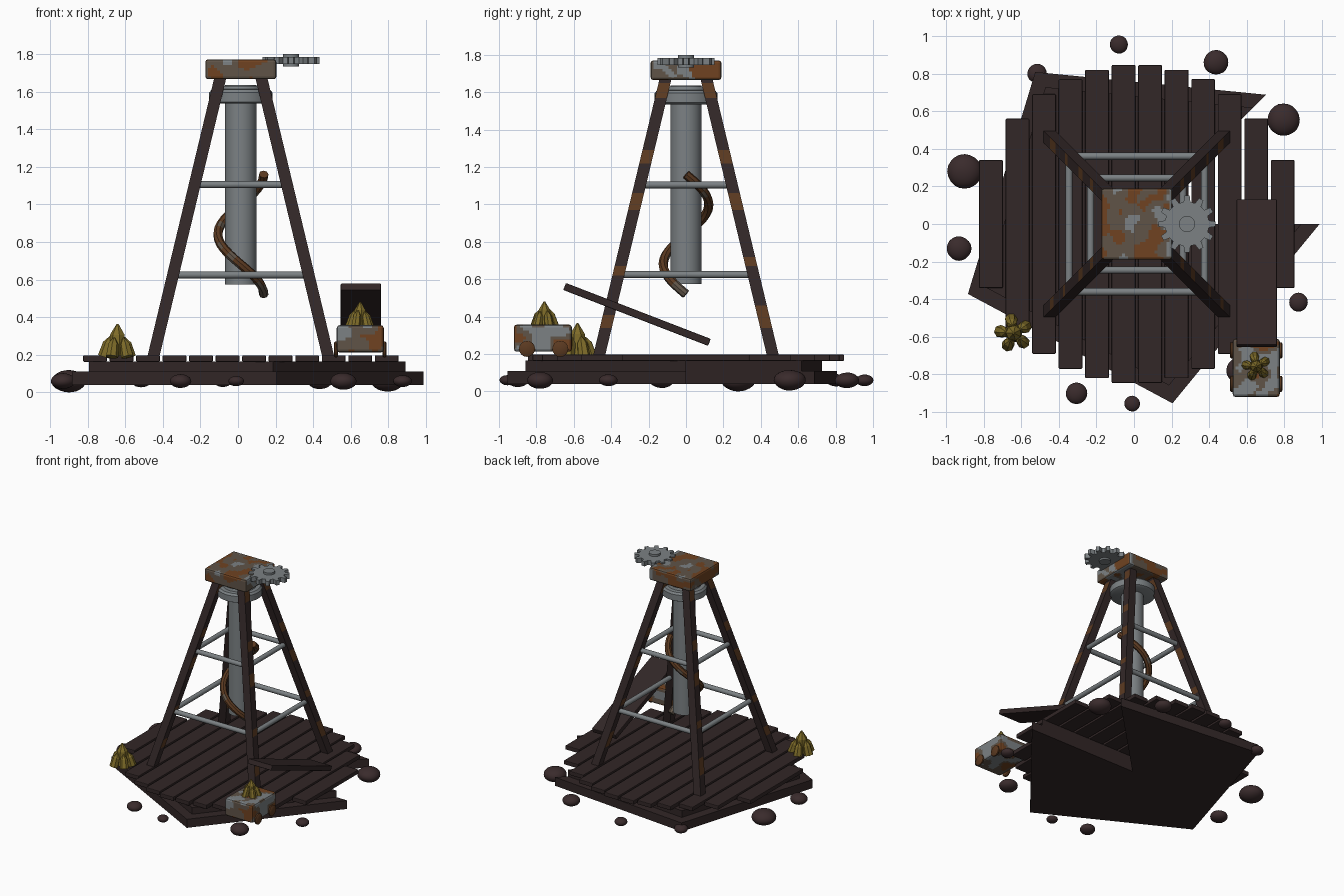
import bpy, bmesh, math, random
from mathutils import Vector, Matrix, noise

random.seed(4)
if "Cube" in bpy.data.objects:
    bpy.data.objects.remove(bpy.data.objects["Cube"])

CX = 0.015  # tower axis


def material(name, rgb):
    m = bpy.data.materials.new(name)
    m.use_nodes = True
    m.diffuse_color = (*rgb, 1)
    m.node_tree.nodes["Principled BSDF"].inputs["Base Color"].default_value = (*rgb, 1)
    return m


WOOD = material("dark wood", (0.032, 0.020, 0.020))
STONE = material("dark stone", (0.042, 0.024, 0.025))
STEEL = material("grey steel", (0.20, 0.22, 0.23))
TAN = material("weathered tan", (0.115, 0.088, 0.064))
RUST = material("orange rust", (0.16, 0.055, 0.015))
STAIN = material("brown stain", (0.105, 0.042, 0.015))
GOLD = material("dull gold", (0.21, 0.15, 0.022))


def finish(name, bm, mats, smooth=False):
    bmesh.ops.recalc_face_normals(bm, faces=bm.faces)
    me = bpy.data.meshes.new(name)
    bm.to_mesh(me)
    bm.free()
    for m in mats:
        me.materials.append(m)
    ob = bpy.data.objects.new(name, me)
    bpy.context.collection.objects.link(ob)
    if smooth:
        bpy.ops.object.select_all(action='DESELECT')
        ob.select_set(True)
        bpy.context.view_layer.objects.active = ob
        bpy.ops.object.shade_smooth_by_angle(angle=math.radians(35))
    return ob


def box_bm(size, bevel):
    bm = bmesh.new()
    bmesh.ops.create_cube(bm, size=1, matrix=Matrix.Diagonal((*size, 1)))
    if bevel:
        bmesh.ops.bevel(bm, geom=bm.edges[:], offset=bevel, segments=2, profile=0.5, affect='EDGES')
    return bm


def box(name, loc, size, mat, bevel=0.005, tilt=0):
    ob = finish(name, box_bm(size, bevel), [mat])
    ob.location = loc
    ob.rotation_euler.x = tilt
    return ob


def patchy_box(name, loc, size, bevel, rule, cell=0.016):
    """Bevelled box sliced into small cells coloured by a rule."""
    bm = box_bm(size, bevel)
    for axis in range(3):
        n = round(size[axis] / cell)
        for i in range(1, n):
            p, d = Vector(), Vector()
            p[axis] = size[axis] * (i / n - 0.5)
            d[axis] = 1
            bmesh.ops.bisect_plane(bm, geom=bm.verts[:] + bm.edges[:] + bm.faces[:], plane_co=p, plane_no=d)
    for f in bm.faces:
        f.material_index = rule(f.calc_center_median())
    ob = finish(name, bm, [TAN, STEEL, RUST])
    ob.location = loc
    return ob


def prism(name, pts, z0, z1, mat):
    bm = bmesh.new()
    f = bm.faces.new([bm.verts.new((x, y, z0)) for x, y in pts])
    ext = bmesh.ops.extrude_face_region(bm, geom=[f])["geom"]
    bmesh.ops.translate(bm, vec=(0, 0, z1 - z0), verts=[v for v in ext if isinstance(v, bmesh.types.BMVert)])
    if not f.is_valid or len(bm.faces) < len(pts) + 2:
        bm.faces.new([v for v in bm.verts if v.co.z == z0])
    return finish(name, bm, [mat])


def lathe(name, profile, base, direction, mat, sides=24, smooth=True):
    """Profile of (radius, height) turned about a direction."""
    bm = bmesh.new()
    rings = [[bm.verts.new((r * math.cos(a), r * math.sin(a), h))
              for a in (math.tau * k / sides for k in range(sides))] for r, h in profile]
    for lo, hi in zip(rings, rings[1:]):
        for k in range(sides):
            j = (k + 1) % sides
            bm.faces.new((lo[k], lo[j], hi[j], hi[k]))
    bm.faces.new(rings[0])
    bm.faces.new(rings[-1])
    bmesh.ops.transform(bm, verts=bm.verts, matrix=Matrix.Translation(base)
                        @ Vector(direction).to_track_quat('Z', 'Y').to_matrix().to_4x4())
    return finish(name, bm, [mat], smooth)


def rod(name, a, b, r, mat, sides=12):
    d = Vector(b) - Vector(a)
    return lathe(name, [(r, 0), (r, d.length)], a, d, mat, sides)


# Two-layer base with one open wedge
for name, radius, z0, z1 in (("lower_base", 0.972, 0.04, 0.11), ("upper_base", 0.875, 0.11, 0.165)):
    pts = [(CX, 0)]
    for k in range(5):
        a = math.radians(45 + 78.75 * k)
        pts.append((CX + radius * math.cos(a), radius * math.sin(a)))
    prism(name, pts, z0, z1, WOOD)

# Deck planks cut to a rough circle
half_lengths = (0.34, 0.56, 0.69, 0.77, 0.82, 0.845)
for i in range(12):
    h = half_lengths[min(i, 11 - i)]
    box("deck_plank", (CX + (i - 5.5) * 0.141, 0, 0.18), (0.126, 2 * h, 0.034), WOOD)
box("loose_plank", (0.653, -0.262, 0.412), (0.214, 0.83, 0.04), WOOD, 0.005, math.atan2(-0.305, 0.79))

# Tower legs with stained bands on their x faces
BOTTOM, TOP = 0.19, 1.69


def leg_offset(z):
    return 0.465 - 0.36 * (z - BOTTOM) / (TOP - BOTTOM)


bands = [BOTTOM, 0.34, 0.41, 0.62, 0.67, 0.97, 1.06, 1.22, 1.29, 1.57, 1.65, TOP]
for sx in (-1, 1):
    for sy in (-1, 1):
        bm = bmesh.new()
        rings = []
        for z in bands:
            z += 0.05 * (sy > 0) * (0.4 < z < 0.7)
            c = leg_offset(z)
            rings.append([bm.verts.new((CX + sx * c + 0.032 * u, sy * c + 0.032 * v, z))
                          for u, v in ((-1, -1), (1, -1), (1, 1), (-1, 1))])
        for i, (lo, hi) in enumerate(zip(rings, rings[1:])):
            for k in range(4):
                j = (k + 1) % 4
                f = bm.faces.new((lo[k], lo[j], hi[j], hi[k]))
                f.material_index = int(i % 2 == 1 and k % 2 == 1)
        bm.faces.new(rings[0])
        bm.faces.new(rings[-1])
        finish("tower_leg", bm, [WOOD, STAIN])

# Cross rods between legs
for z in (0.625, 1.105):
    c = leg_offset(z)
    for s in (-1, 1):
        rod("cross_rod", (CX - c, s * c, z), (CX + c, s * c, z), 0.019, STEEL)
        rod("cross_rod", (CX + s * c, -c, z), (CX + s * c, c, z), 0.019, STEEL)

# Central column and collar
lathe("column", [(0.084, 0.575), (0.084, 1.635)], (CX, 0, 0), (0, 0, 1), STEEL, 32)
lathe("collar", [(0.15, 1.535), (0.168, 1.545), (0.168, 1.595), (0.155, 1.61), (0.125, 1.612), (0.12, 1.63)],
      (CX, 0, 0), (0, 0, 1), STEEL, 32)

# Rusty pipe winding round the column
curve = bpy.data.curves.new("pipe_path", 'CURVE')
curve.dimensions = '3D'
curve.bevel_depth = 0.025
curve.bevel_resolution = 2
curve.use_fill_caps = True
spline = curve.splines.new('POLY')
STEPS = 24
spline.points.add(STEPS)
for i, p in enumerate(spline.points):
    a = math.tau * i / STEPS
    p.co = (CX + 0.122 * math.cos(a), 0.122 * math.sin(a), 1.16 - 0.64 * i / STEPS, 1)
helper = bpy.data.objects.new("pipe_path", curve)
bpy.context.collection.objects.link(helper)
bm = bmesh.new()
bm.from_mesh(helper.evaluated_get(bpy.context.evaluated_depsgraph_get()).to_mesh())
bpy.data.objects.remove(helper)
for f in bm.faces:
    c = f.calc_center_median()
    f.material_index = int(c.z < 0.58 or noise.noise(c * 14) > 0.3)
    f.smooth = True
finish("winding_pipe", bm, [STAIN, TAN], True)


# Rusty head block
def head_rule(c):
    n = noise.noise(c * 13 + Vector((3, 1, 7)))
    if c.x > 0.185:
        return 2 if c.y + 0.12 * n > 0.07 else 1 if n > -0.15 else 0
    if c.x - 0.4 * abs(c.y) + 0.13 * n > 0.1 or n > 0.42:
        return 1
    return 2 if n < -0.22 - 0.5 * max(c.x, -0.1) else 0


patchy_box("head_block", (CX, 0, 1.718), (0.378, 0.378, 0.105), 0.014, head_rule)

# Gear with hub
TEETH = 12
pts = []
for k in range(TEETH):
    for frac, r in ((-0.3, 0.118), (-0.17, 0.152), (0.17, 0.152), (0.3, 0.118)):
        a = math.tau * (k + frac) / TEETH
        pts.append((0.282 + r * math.cos(a), r * math.sin(a)))
prism("gear", pts, 1.745, 1.783, STEEL)
lathe("gear_hub", [(0.043, 0), (0.043, 0.068)], (0.282, 0, 1.732), (0, 0, 1), STEEL)


# Ore cart
def cart_rule(c):
    n = noise.noise(c * 11 + Vector((8, 2, 5)))
    return 1 if n > 0.17 - 0.6 * c.x else 2 if n < -0.2 else 0


patchy_box("cart_body", (0.65, -0.765, 0.285), (0.25, 0.31, 0.145), 0.015, cart_rule)
for sx in (-1, 1):
    for y in (-0.85, -0.672):
        x = 0.65 + sx * 0.118
        lathe("cart_wheel", [(0.035, 0), (0.043, 0.006), (0.043, 0.016), (0.034, 0.022)],
              (x, y, 0.228), (sx, 0, 0), STAIN, 16)


# Gold crystal clusters
def crystal(base, direction, r, h):
    lathe("gold_crystal", [(r, 0), (r * 0.82, h * 0.66), (r * 0.1, h)], base, direction, GOLD, 7, False)


def cluster(x, y, z, size):
    crystal((x, y, z), (0, 0, 1), 0.29 * size, size)
    for k in range(5):
        a = math.tau * k / 5 + 0.5
        c, s = math.cos(a), math.sin(a)
        crystal((x + 0.42 * size * c, y + 0.42 * size * s, z - 0.02 * size),
                (-0.3 * c, -0.3 * s, 1), 0.2 * size, size * random.uniform(0.6, 0.75))


cluster(-0.64, -0.58, 0.193, 0.172)
cluster(0.65, -0.757, 0.352, 0.13)

# Flattened stones around the base
stones = ((-0.08, 0.955, 0.048), (0.435, 0.86, 0.065), (-0.515, 0.8, 0.052), (0.795, 0.555, 0.086),
          (-0.9, 0.28, 0.092), (-0.93, -0.13, 0.065), (0.875, -0.415, 0.05), (-0.305, -0.9, 0.057),
          (-0.01, -0.955, 0.042), (0.56, -0.78, 0.07))
for x, y, r in stones:
    bm = bmesh.new()
    bmesh.ops.create_icosphere(bm, subdivisions=3, radius=r)
    for v in bm.verts:
        v.co *= 1 + 0.05 * noise.noise(v.co * 12 + Vector((x, y, 0)) * 9)
        v.co.z *= 0.64
    finish("stone", bm, [STONE], True).location = (x, y, 0.06)
